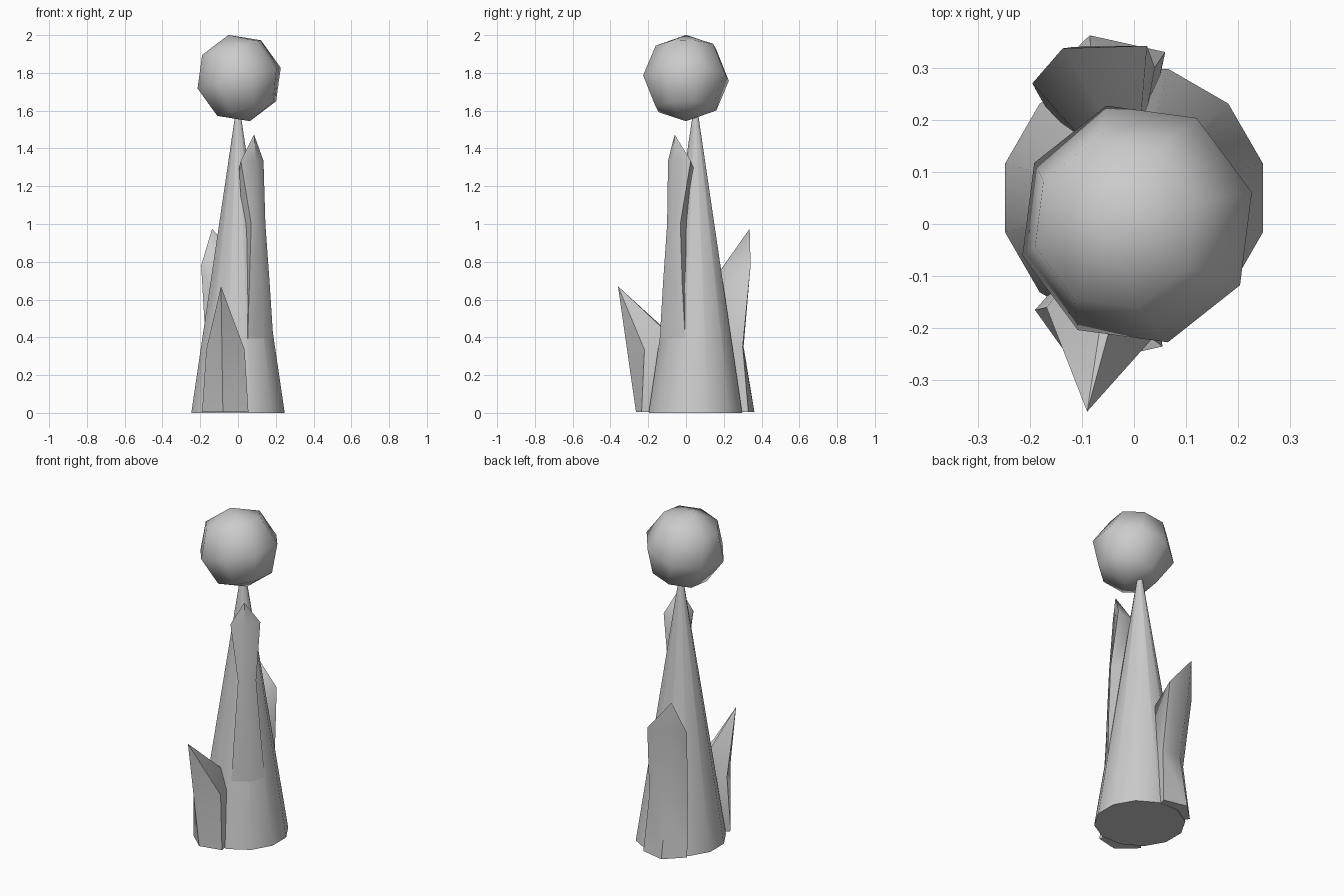
import bpy, bmesh, math
from mathutils import Matrix, Vector

if "Cube" in bpy.data.objects:
    bpy.data.objects.remove(bpy.data.objects["Cube"])

AXIS_Y = 0.05  # trunk axis sits slightly behind the centre


def finish(name, bm, angle):
    bmesh.ops.recalc_face_normals(bm, faces=bm.faces[:])
    me = bpy.data.meshes.new(name)
    bm.to_mesh(me)
    bm.free()
    ob = bpy.data.objects.new(name, me)
    bpy.context.collection.objects.link(ob)
    bpy.ops.object.select_all(action='DESELECT')
    ob.select_set(True)
    bpy.context.view_layer.objects.active = ob
    bpy.ops.object.shade_smooth_by_angle(angle=math.radians(angle))
    return ob


def shard(name, rows, apex, drop):
    """Splinter: rows of left/middle/right outer points, closed inside the trunk."""
    bm = bmesh.new()
    rings = []
    for i, (z, left, mid, right) in enumerate(rows):
        zi = z - (drop if i == len(rows) - 1 else 0)
        inner = [(p[0] * 0.2, AXIS_Y + (p[1] - AXIS_Y) * 0.2, zi) for p in (right, left)]
        pts = [(*left, z), (*mid, z), (*right, z)] + inner
        rings.append([bm.verts.new(p) for p in pts])
    tip = bm.verts.new(apex)
    for a, b in zip(rings, rings[1:]):
        for k in range(5):
            n = (k + 1) % 5
            bm.faces.new((a[k], a[n], b[n], b[k]))
    for k in range(5):
        bm.faces.new((rings[-1][k], rings[-1][(k + 1) % 5], tip))
    bm.faces.new(rings[0])
    return finish(name, bm, 48)


# Tapered twelve-sided trunk
bm = bmesh.new()
bmesh.ops.create_cone(bm, cap_ends=True, segments=12, radius1=0.256, radius2=0.012, depth=1.6,
                      matrix=Matrix.Translation((0, AXIS_Y, 0.8)) @ Matrix.Rotation(math.radians(15), 4, 'Z'))
finish("trunk_spike", bm, 45)

# Three splinters at rising heights
shard("front_splinter",
      [(0.005, (-0.19, -0.165), (-0.08, -0.265), (0.055, -0.235)),
       (0.335, (-0.168, -0.16), (-0.085, -0.312), (0.035, -0.22))],
      (-0.09, -0.36, 0.67), 0.0)
shard("back_splinter",
      [(0.005, (-0.19, 0.26), (-0.085, 0.362), (0.06, 0.33)),
       (0.35, (-0.17, 0.225), (-0.08, 0.305), (0.04, 0.30)),
       (0.78, (-0.195, 0.27), (-0.115, 0.34), (0.025, 0.342))],
      (-0.137, 0.337, 0.975), 0.15)
shard("side_splinter",
      [(0.34, (0.05, -0.142), (0.14, -0.09), (0.19, -0.001)),
       (0.68, (0.06, -0.122), (0.13, -0.082), (0.168, -0.02)),
       (1.0, (0.07, -0.10), (0.115, -0.08), (0.145, -0.03)),
       (1.335, (0.015, -0.095), (0.095, -0.07), (0.135, 0.025))],
      (0.085, -0.06, 1.473), 0.05)

# Tilted low-poly orb on the tip
bm = bmesh.new()
tilt = Matrix.Rotation(math.radians(-14), 4, 'Y') @ Matrix.Rotation(math.radians(15), 4, 'Z')
bmesh.ops.create_uvsphere(bm, u_segments=8, v_segments=4, radius=0.235,
                          matrix=Matrix.Translation((0.006, 0, 1.7725)) @ tilt)
finish("orb", bm, 80)
